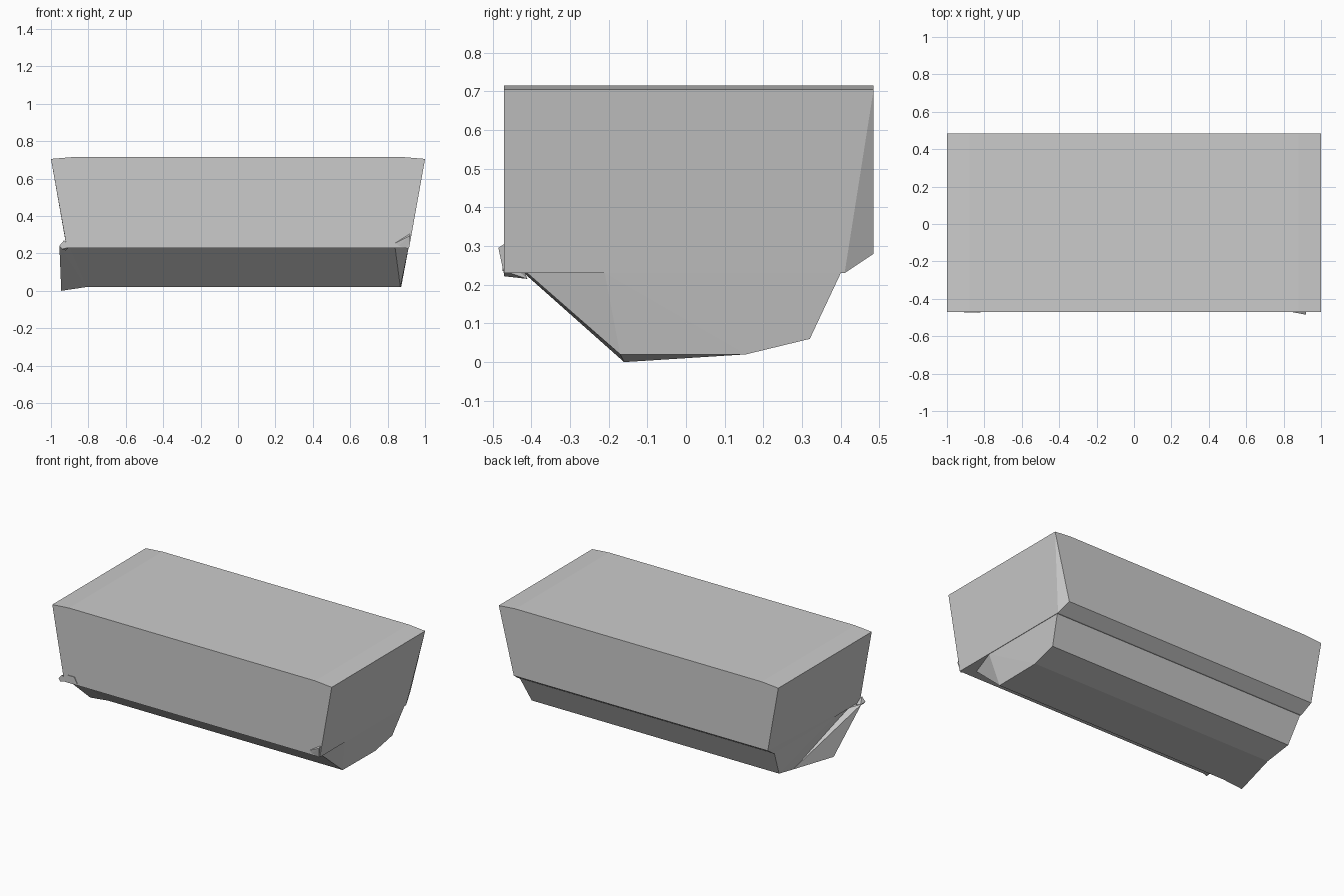
import bpy
import bmesh

cube = bpy.data.objects.get("Cube")
if cube:
    bpy.data.objects.remove(cube, do_unlink=True)

# Single neutral grey
grey = bpy.data.materials.new("neutral_grey")
grey.use_nodes = True
colour = (0.6, 0.6, 0.6, 1)
grey.diffuse_color = colour
grey.node_tree.nodes["Principled BSDF"].inputs["Base Color"].default_value = colour


def faceted(name, points):
    """Flat-faced convex solid around a few corner points."""
    bm = bmesh.new()
    for p in points:
        bm.verts.new(p)
    bmesh.ops.convex_hull(bm, input=bm.verts[:])
    loose = [v for v in bm.verts if not v.link_faces]
    bmesh.ops.delete(bm, geom=loose, context='VERTS')
    bmesh.ops.dissolve_limit(bm, angle_limit=0.01, verts=bm.verts[:], edges=bm.edges[:])
    bmesh.ops.recalc_face_normals(bm, faces=bm.faces[:])
    mesh = bpy.data.meshes.new(name)
    bm.to_mesh(mesh)
    bm.free()
    mesh.materials.append(grey)
    ob = bpy.data.objects.new(name, mesh)
    bpy.context.collection.objects.link(ob)
    return ob


FRONT, BACK = -0.47, 0.485

# Upper block: tapered ends, top falling slightly at both ends
body = []
for s in (-1, 1):
    for y in (FRONT, BACK):
        body += [(s * 0.88, y, 0.715), (s, y, 0.705)]
    body += [(s * 0.915, FRONT, 0.23), (s * 0.915, 0.41, 0.23)]
body += [(-0.925, BACK, 0.28), (0.893, BACK, 0.28)]
faceted("upper_block", body)

# Lower keel: (y, z, left end x, right end x) along its section
keel_section = [
    (-0.41, 0.23, 0.84, -0.90),
    (-0.21, 0.23, 0.912, -0.912),
    (0.40, 0.23, 0.912, -0.912),
    (0.32, 0.06, 0.88, -0.89),
    (0.155, 0.02, 0.872, -0.875),
    (-0.17, 0.02, 0.868, -0.87),
]
faceted("lower_keel", [(x, y, z) for y, z, a, b in keel_section for x in (a, b)])

# Flared edge at the front right corner of the keel
faceted("corner_flare", [
    (-0.945, -0.16, 0), (-0.955, -0.43, 0.24), (-0.90, -0.41, 0.23),
    (-0.81, -0.17, 0.02), (-0.87, -0.14, 0.03), (-0.91, -0.36, 0.23),
    (-0.875, 0.155, 0.02),
])

# Small ragged tabs at the two lower front corners
faceted("right_edge_tab", [
    (-0.955, FRONT, 0.24), (-0.93, FRONT, 0.27), (-0.90, FRONT, 0.235),
    (-0.955, -0.42, 0.24), (-0.92, -0.41, 0.215), (-0.94, FRONT, 0.222),
])
faceted("right_front_tab", [
    (x, y, z) for y in (FRONT, FRONT - 0.004)
    for x, z in ((-0.91, 0.235), (-0.885, 0.28), (-0.84, 0.28), (-0.82, 0.24))
])
faceted("left_front_tab", [
    (0.84, FRONT, 0.255), (0.92, FRONT, 0.305), (0.92, -0.485, 0.295),
    (0.915, -0.478, 0.27), (0.91, FRONT, 0.225), (0.86, FRONT, 0.24),
])
